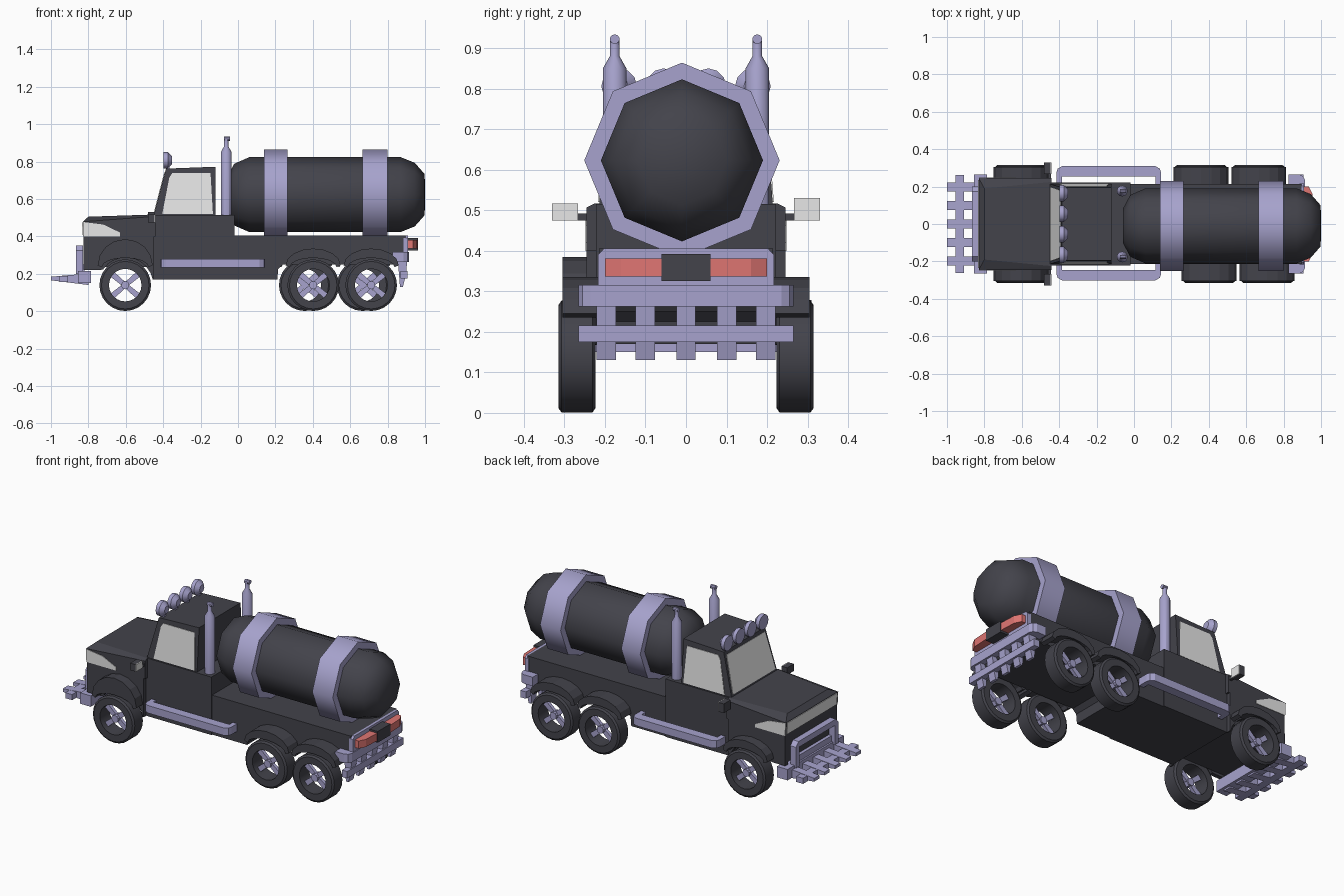
import bpy, bmesh, math
from mathutils import Vector


def material(name, rgb):
    m = bpy.data.materials.new(name)
    m.diffuse_color = (*rgb, 1)
    return m


DARK = material("charcoal", (0.056, 0.056, 0.07))
METAL = material("lavender metal", (0.385, 0.365, 0.61))
GLASS = material("pale glass", (0.8, 0.8, 0.8))
RED = material("tail red", (0.74, 0.18, 0.17))


def finish(name, bm, mat, smooth=None):
    bmesh.ops.remove_doubles(bm, verts=bm.verts, dist=1e-5)
    bmesh.ops.recalc_face_normals(bm, faces=bm.faces)
    me = bpy.data.meshes.new(name)
    bm.to_mesh(me)
    bm.free()
    me.materials.append(mat)
    ob = bpy.data.objects.new(name, me)
    bpy.context.collection.objects.link(ob)
    if smooth:
        bpy.ops.object.select_all(action='DESELECT')
        ob.select_set(True)
        bpy.context.view_layer.objects.active = ob
        bpy.ops.object.shade_smooth_by_angle(angle=math.radians(smooth))
    return ob


def extrude(name, pts, vec, mat):
    """Polygon of 3D points pushed along a vector."""
    bm = bmesh.new()
    vec = Vector(vec)
    a = [bm.verts.new(p) for p in pts]
    b = [bm.verts.new(Vector(p) + vec) for p in pts]
    bm.faces.new(a)
    bm.faces.new(b[::-1])
    for i in range(len(a)):
        j = (i + 1) % len(a)
        bm.faces.new((a[i], a[j], b[j], b[i]))
    return finish(name, bm, mat)


def prism(name, xz, y0, y1, mat):
    return extrude(name, [(x, y0, z) for x, z in xz], (0, y1 - y0, 0), mat)


def box(name, x0, x1, y0, y1, z0, z1, mat):
    return prism(name, [(x0, z0), (x1, z0), (x1, z1), (x0, z1)], y0, y1, mat)


def frustum(name, front, rear, mat):
    """Mirrored block: front and rear = (x, y, z) for bottom then top corner."""
    bm = bmesh.new()
    for x, y, z in front + rear:
        for s in (-1, 1):
            bm.verts.new((x, s * y, z))
    bmesh.ops.convex_hull(bm, input=bm.verts)
    bmesh.ops.dissolve_limit(bm, angle_limit=0.01, verts=bm.verts, edges=bm.edges)
    return finish(name, bm, mat)


def lathe(name, axis, centre, profile, n, mat, closed=False, smooth=None):
    """Spin (along, radius) points round the x, y or z axis."""
    bm = bmesh.new()
    rings = []
    for a, r in profile:
        ring = []
        for k in range(n):
            t = 2 * math.pi * k / n
            s, c = r * math.sin(t), r * math.cos(t)
            p = {'x': (a, s, c), 'y': (s, a, c), 'z': (s, c, a)}[axis]
            ring.append(bm.verts.new(Vector(p) + Vector(centre)))
        rings.append(ring)
    for i in range(len(rings) if closed else len(rings) - 1):
        p, q = rings[i], rings[(i + 1) % len(rings)]
        for k in range(n):
            j = (k + 1) % n
            bm.faces.new((p[k], p[j], q[j], q[k]))
    if not closed:
        bm.faces.new(rings[0])
        bm.faces.new(rings[-1][::-1])
    return finish(name, bm, mat, smooth)


# Body: nose with arched side panels, cab base, bed
arch = [(-0.6 + 0.147 * math.cos(math.radians(a)), 0.14 + 0.147 * math.sin(math.radians(a)))
        for a in range(146, 10, -15)]
box("nose", -0.825, -0.45, -0.22, 0.22, 0.235, 0.40, DARK)
for s in (-1, 1):
    prism("nose_side", [(-0.825, 0.40), (-0.825, 0.22), (-0.745, 0.22)] + arch
          + [(-0.45, 0.17), (-0.45, 0.40)], s * 0.22, s * 0.245, DARK)
frustum("hood_side", [(-0.825, 0.245, 0.40), (-0.83, 0.245, 0.478)],
        [(-0.44, 0.245, 0.40), (-0.44, 0.245, 0.507)], DARK)
frustum("hood_top", [(-0.83, 0.245, 0.478), (-0.80, 0.19, 0.505)],
        [(-0.44, 0.245, 0.507), (-0.44, 0.225, 0.517)], DARK)
box("cab_base", -0.45, -0.02, -0.222, 0.222, 0.17, 0.515, DARK)
prism("bed", [(-0.02, 0.17), (0.21, 0.17), (0.215, 0.225), (0.24, 0.25), (0.87, 0.25),
              (0.895, 0.29), (0.895, 0.405), (-0.02, 0.405)], -0.215, 0.215, DARK)

# Cab and glass
frustum("cab", [(-0.45, 0.214, 0.515), (-0.385, 0.195, 0.762)],
        [(-0.12, 0.214, 0.515), (-0.12, 0.195, 0.772)], DARK)
extrude("windshield", [(-0.447, -0.2, 0.527), (-0.447, 0.2, 0.527),
                       (-0.391, 0.18, 0.742), (-0.391, -0.18, 0.742)],
        (-0.003, 0, 0.001), GLASS)
for s in (-1, 1):
    win = [(-0.405, 0.52), (-0.367, 0.715), (-0.352, 0.738), (-0.147, 0.738), (-0.134, 0.52)]
    extrude("side_window", [(x, s * (0.214 - 0.075 * (z - 0.515)), z) for x, z in win],
            (0, s * 0.003, 0), GLASS)
    lamp = [(-0.826, 0.40), (-0.63, 0.40), (-0.63, 0.42), (-0.72, 0.463), (-0.83, 0.477)]
    prism("headlight", lamp, s * 0.244, s * 0.248, GLASS)
    # Wing mirrors
    zt = 0.53 if s > 0 else 0.517
    box("mirror_arm", -0.46, -0.445, s * 0.24, s * 0.275, 0.475, 0.492, DARK)
    box("mirror", -0.48, -0.446, s * 0.267, s * 0.33, 0.475, zt, DARK)
    box("mirror_glass", -0.446, -0.441, s * 0.267, s * 0.33, 0.475, zt, GLASS)
extrude("grille_light", [(-0.826, -0.235, 0.405), (-0.826, 0.235, 0.405),
                         (-0.83, 0.235, 0.475), (-0.83, -0.235, 0.475)], (-0.004, 0, 0), GLASS)

# Roof lights
for y in (-0.165, -0.055, 0.055, 0.165):
    lathe("roof_light", 'x', (-0.375, y, 0.806),
          [(-0.022, 0.028), (-0.022, 0.044), (0, 0.044), (0.022, 0.022)], 12, METAL, smooth=35)
    box("roof_light_foot", -0.38, -0.365, y - 0.01, y + 0.01, 0.755, 0.79, METAL)

# Tank and straps
cy, cz = -0.01, 0.623
tank = lathe("tank", 'x', (0, cy, cz),
             [(-0.06, 0), (-0.06, 0.09), (-0.02, 0.165), (0.06, 0.2), (0.87, 0.2),
              (0.945, 0.17), (0.998, 0.11), (1.0, 0)], 8, DARK)
for p in tank.data.polygons:
    p.use_smooth = True
for x0, x1 in ((0.14, 0.265), (0.665, 0.8)):
    lathe("tank_strap", 'x', (0, cy, cz),
          [(x0, 0.195), (x0, 0.241), (x1, 0.241), (x1, 0.195)], 8, METAL, True, 50)

# Exhaust stacks and side steps
for s in (-1, 1):
    c = (-0.063, s * 0.176, 0)
    lathe("exhaust_stack", 'z', c, [(0.5, 0.029), (0.85, 0.029), (0.88, 0.012), (0.92, 0.012)],
          12, METAL, smooth=30)
    lathe("exhaust_tip", 'x', (-0.06, c[1], 0.922), [(-0.015, 0.012), (0.017, 0.012)], 10, METAL,
          smooth=35)
    step = [(-0.415, 0.2), (-0.415, 0.27), (-0.408, 0.292), (-0.385, 0.305), (0.115, 0.305),
            (0.138, 0.292), (0.145, 0.27), (0.145, 0.2), (0.115, 0.2), (0.115, 0.25),
            (-0.385, 0.25), (-0.385, 0.2)]
    extrude("side_step", [(x, s * y + 0.004, 0.234) for x, y in step], (0, 0, 0.045), METAL)


# Wheels: tyre, hub, four recessed spokes
def wheel(x, s):
    c = (x, s * 0.269, 0.139)
    lathe("tyre", 'y', c, [(-0.046, 0.087), (-0.046, 0.127), (-0.038, 0.138), (0.038, 0.138),
                           (0.046, 0.127), (0.046, 0.087)], 24, DARK, True, 35)
    lathe("hub", 'y', c, [(-0.015 * s, 0.022), (0.03 * s, 0.022)], 10, METAL, smooth=35)
    for k in range(4):
        t = math.radians((40, 140, 220, 320)[k])
        d, w = Vector((math.cos(t), 0, math.sin(t))), Vector((-math.sin(t), 0, math.cos(t)))
        o = Vector((x, s * 0.282, 0.139))
        extrude("spoke", [o + d * 0.015 - w * 0.013, o + d * 0.09 - w * 0.016,
                          o + d * 0.09 + w * 0.016, o + d * 0.015 + w * 0.013],
                (0, -s * 0.02, 0), METAL)


def fender(x, top, s):
    n = 8
    outer, inner = [], []
    for i in range(n + 1):
        t = math.pi * i / n
        outer.append((x + 0.147 * math.cos(t), 0.245 + (top - 0.245) * math.sin(t)))
        inner.append((x + 0.125 * math.cos(t), 0.235 + 0.05 * math.sin(t)))
    prism("fender", outer + inner[::-1], s * 0.21, s * 0.305, DARK)


for s in (-1, 1):
    shift = -0.045 if s > 0 else 0
    wheel(-0.603, s)
    fender(-0.603, 0.385 if s < 0 else 0.335, s)
    for x in (0.402, 0.712):
        wheel(x + shift, s)
        fender(x + shift, 0.335, s)

# Front bumper, bull bar and prongs
box("front_bumper", -0.855, -0.785, -0.265, 0.265, 0.15, 0.215, METAL)
bar = [(-0.2, 0.2), (-0.2, 0.325), (-0.175, 0.35), (0.175, 0.35), (0.2, 0.325), (0.2, 0.2),
       (0.165, 0.2), (0.165, 0.315), (-0.165, 0.315), (-0.165, 0.2)]
extrude("bull_bar", [(-0.865, y, z) for y, z in bar], (0.037, 0, 0), METAL)
box("bull_bar_plate", -0.845, -0.82, -0.17, 0.17, 0.21, 0.25, METAL)
box("front_cross_bar", -0.955, -0.91, -0.262, 0.262, 0.155, 0.188, METAL)
for y in (-0.197, -0.1, 0, 0.1, 0.197):
    prism("front_prong", [(-0.8, 0.14), (-0.8, 0.2), (-0.9, 0.193), (-1.0, 0.184), (-1.0, 0.165)],
          y - 0.024, y + 0.024, METAL)
    prism("rear_prong", [(0.855, 0.27), (0.905, 0.27), (0.897, 0.19), (0.882, 0.13),
                         (0.866, 0.13)], y - 0.024, y + 0.024, METAL)

# Rear bumper and tail lights
extrude("rear_bumper", [(0.825, -0.265, 0.262), (0.885, -0.265, 0.262), (0.905, -0.255, 0.262),
                        (0.915, -0.235, 0.262), (0.915, 0.235, 0.262), (0.905, 0.255, 0.262),
                        (0.885, 0.265, 0.262), (0.825, 0.265, 0.262)], (0, 0, 0.053), METAL)
box("rear_cross_bar", 0.87, 0.905, -0.265, 0.265, 0.175, 0.216, METAL)
extrude("tail_panel", [(0.885, y, z) for y, z in
                       ((-0.217, 0.3), (0.217, 0.3), (0.217, 0.39), (0.203, 0.405),
                        (-0.203, 0.405), (-0.217, 0.39))], (0.025, 0, 0), METAL)
for s in (-1, 1):
    extrude("tail_light", [(0.905, s * 0.055, 0.336), (0.96, s * 0.055, 0.336),
                           (0.955, s * 0.16, 0.336), (0.935, s * 0.2, 0.336),
                           (0.905, s * 0.2, 0.336)], (0, 0, 0.045), RED)
box("tail_light_centre", 0.905, 0.963, -0.06, 0.06, 0.325, 0.392, DARK)
